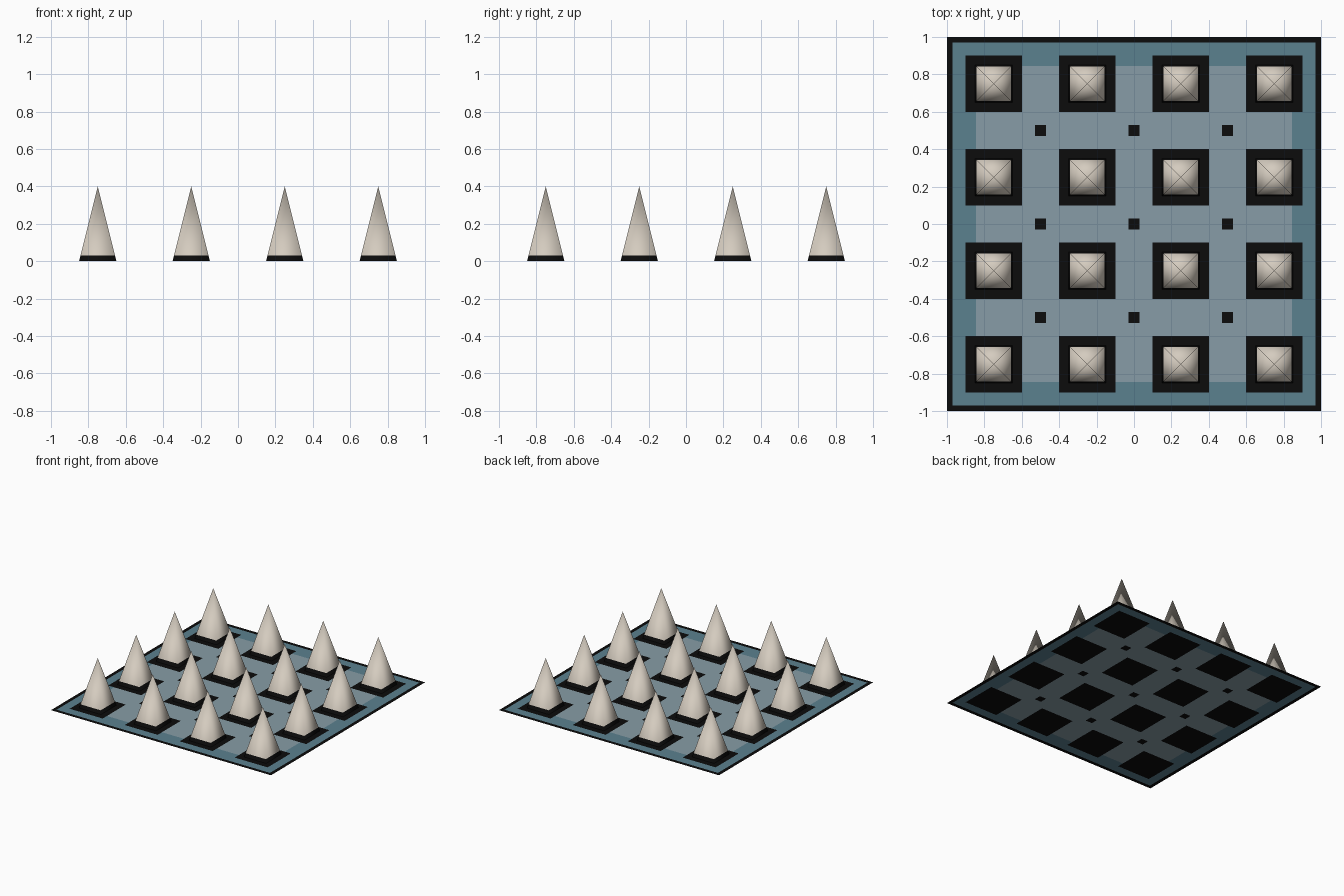
import bpy, bmesh

if "Cube" in bpy.data.objects:
    bpy.data.objects.remove(bpy.data.objects["Cube"])


def material(name, rgb):
    m = bpy.data.materials.new(name)
    m.diffuse_color = (*rgb, 1)
    m.use_nodes = True
    m.node_tree.nodes["Principled BSDF"].inputs["Base Color"].default_value = m.diffuse_color
    return m


black = material("black", (0.0035, 0.0035, 0.0035))
teal = material("teal", (0.105, 0.219, 0.275))
grey_blue = material("grey blue", (0.245, 0.335, 0.385))
bone = material("bone", (0.66, 0.60, 0.52))

SPOTS = (-0.75, -0.25, 0.25, 0.75)


def add_object(name, bm, mats):
    mesh = bpy.data.meshes.new(name)
    bm.to_mesh(mesh)
    bm.free()
    for m in mats:
        mesh.materials.append(m)
    ob = bpy.data.objects.new(name, mesh)
    bpy.context.collection.objects.link(ob)
    return ob


# floor sheet: one plane cut along every painted edge
def floor_colour(x, y):
    def near(v, spots, half):
        return any(abs(v - s) < half for s in spots)
    if max(abs(x), abs(y)) > 0.97:
        return 0                                        # border
    if near(x, SPOTS, 0.15) and near(y, SPOTS, 0.15):
        return 0                                        # spike sockets
    if near(x, (-0.5, 0, 0.5), 0.03) and near(y, (-0.5, 0, 0.5), 0.03):
        return 0                                        # small studs
    return 1 if max(abs(x), abs(y)) > 0.845 else 2      # edge band / middle


half_cuts = (0.03, 0.1, 0.4, 0.47, 0.53, 0.6, 0.845, 0.9, 0.97, 1.0)
cuts = sorted([-c for c in half_cuts] + list(half_cuts))
bm = bmesh.new()
grid = [[bm.verts.new((x, y, 0)) for y in cuts] for x in cuts]
for i in range(len(cuts) - 1):
    for j in range(len(cuts) - 1):
        f = bm.faces.new((grid[i][j], grid[i + 1][j], grid[i + 1][j + 1], grid[i][j + 1]))
        c = f.calc_center_median()
        f.material_index = floor_colour(c.x, c.y)
add_object("floor_plate", bm, (black, teal, grey_blue))


# spikes: smooth shaded square pyramids with a black foot band
def spike_mesh(half=0.1, height=0.4, band=0.03):
    bm = bmesh.new()
    rings = []
    for z in (0, band):
        r = half * (1 - z / height)
        rings.append([bm.verts.new((sx * r, sy * r, z))
                      for sx, sy in ((-1, -1), (1, -1), (1, 1), (-1, 1))])
    tip = bm.verts.new((0, 0, height))
    low, high = rings
    for i in range(4):
        k = (i + 1) % 4
        bm.faces.new((low[i], low[k], high[k], high[i])).material_index = 1
        bm.faces.new((high[i], high[k], tip))
    for f in bm.faces:
        f.smooth = True
    return bm


first = add_object("spike", spike_mesh(), (bone, black))
first.location = (SPOTS[0], SPOTS[0], 0)
for x in SPOTS:
    for y in SPOTS:
        if (x, y) != (SPOTS[0], SPOTS[0]):
            ob = bpy.data.objects.new("spike", first.data)
            ob.location = (x, y, 0)
            bpy.context.collection.objects.link(ob)
